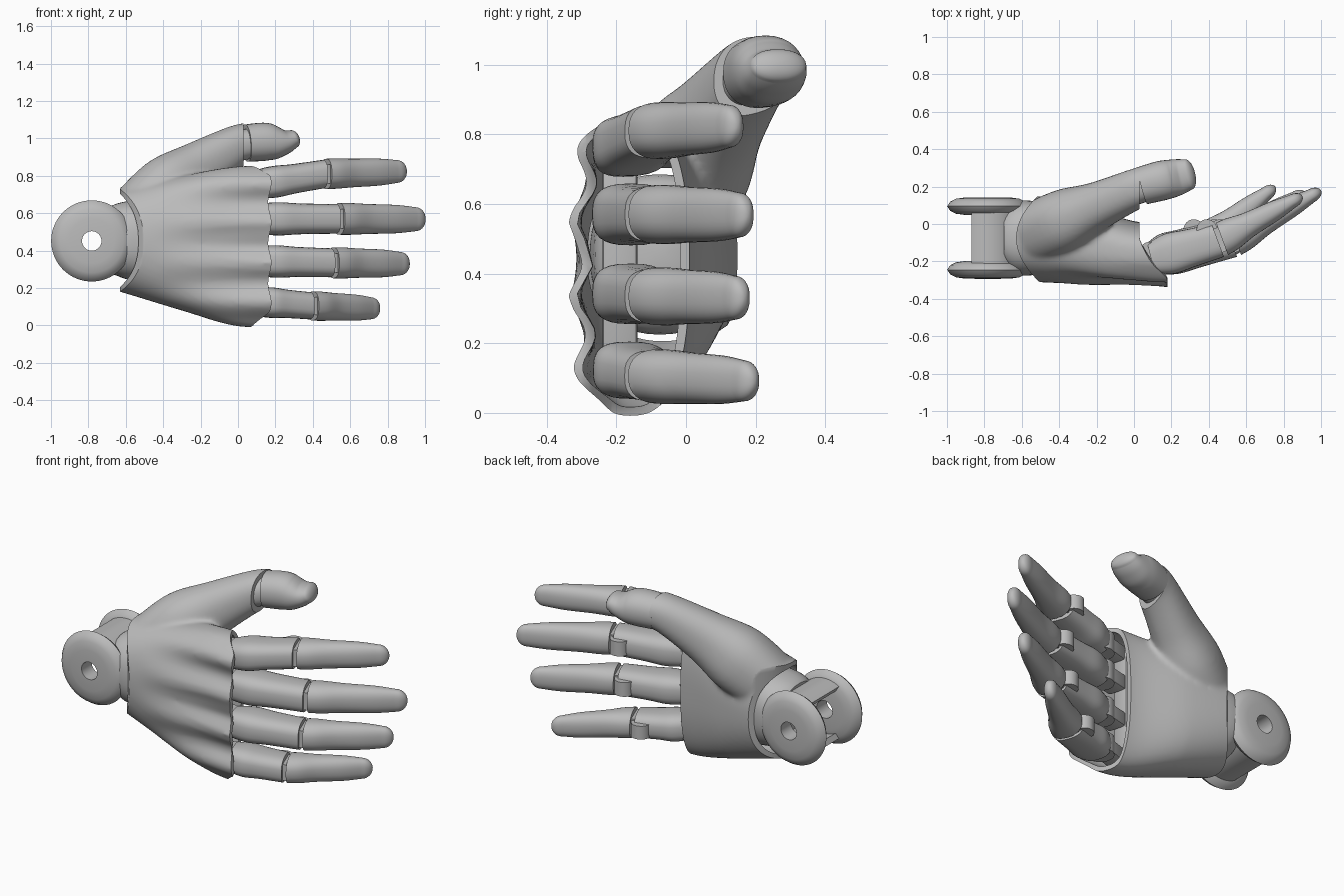
import bpy, bmesh, math
from mathutils import Vector

cube = bpy.data.objects.get("Cube")
if cube:
    bpy.data.objects.remove(cube)

grey = bpy.data.materials.new("plain_grey")
grey.use_nodes = True
grey.diffuse_color = (0.5, 0.5, 0.5, 1)
grey.node_tree.nodes["Principled BSDF"].inputs["Base Color"].default_value = (0.5, 0.5, 0.5, 1)


def finish(name, bm):
    bmesh.ops.recalc_face_normals(bm, faces=bm.faces)
    mesh = bpy.data.meshes.new(name)
    bm.to_mesh(mesh)
    bm.free()
    mesh.materials.append(grey)
    obj = bpy.data.objects.new(name, mesh)
    bpy.context.collection.objects.link(obj)
    return obj


def activate(obj):
    bpy.ops.object.select_all(action='DESELECT')
    obj.select_set(True)
    bpy.context.view_layer.objects.active = obj


def smooth(obj, angle=40):
    activate(obj)
    bpy.ops.object.shade_smooth_by_angle(angle=math.radians(angle))
    return obj


def skin(bm, rings, loop=False):
    """Join rings of points with quads; cap the ends unless looped."""
    vs = [[bm.verts.new(p) for p in r] for r in rings]
    n = len(vs[0])
    for i in range(len(vs) if loop else len(vs) - 1):
        a, b = vs[i], vs[(i + 1) % len(vs)]
        for j in range(n):
            bm.faces.new((a[j], a[(j + 1) % n], b[(j + 1) % n], b[j]))
    if not loop:
        bm.faces.new(vs[0])
        bm.faces.new(vs[-1])


def resample(rows, steps=6):
    """Smooth interpolation through rows of numbers."""
    out = []
    for i in range(len(rows) - 1):
        quad = [rows[max(i - 1, 0)], rows[i], rows[i + 1], rows[min(i + 2, len(rows) - 1)]]
        for k in range(steps):
            t = k / steps
            out.append([0.5 * (2 * b + (c - a) * t + (2 * a - 5 * b + 4 * c - d) * t * t
                               + (3 * b - a - 3 * c + d) * t ** 3) for a, b, c, d in zip(*quad)])
    return out + [list(rows[-1])]


def oval(n, count):
    """Unit superellipse."""
    for k in range(count):
        a = math.tau * k / count
        c, s = math.cos(a), math.sin(a)
        yield (math.copysign(abs(c) ** (2 / n), c), math.copysign(abs(s) ** (2 / n), s))


def loft(bm, rows, n=2.3, dome=0, count=32):
    """Rows: x, y, z, half depth, half width. The far end may be domed."""
    rows = resample(rows)
    pts = [Vector(r[:3]) for r in rows]
    frames = []
    for i, r in enumerate(rows):
        t = (pts[min(i + 1, len(pts) - 1)] - pts[max(i - 1, 0)]).normalized()
        frames.append((pts[i], t, r[3], r[4]))
    if dome:
        p, t, a, b = frames[-1]
        for k in range(1, 8):
            ang = math.radians(12 * k)
            frames.append((p + t * dome * math.sin(ang), t, a * math.cos(ang), b * math.cos(ang)))
    rings = []
    for p, t, a, b in frames:
        side = (Vector((0, 0, 1)) - t * t.z).normalized()
        depth = side.cross(t)
        rings.append([p + depth * a * u + side * b * v for u, v in oval(n, count)])
    skin(bm, rings)


def loft_part(name, rows, cut=None, **kw):
    """Loft, optionally sliced by a plane (point, normal of the removed side)."""
    bm = bmesh.new()
    loft(bm, rows, **kw)
    if cut:
        bmesh.ops.bisect_plane(bm, geom=bm.verts[:] + bm.edges[:] + bm.faces[:],
                               plane_co=cut[0], plane_no=cut[1], clear_outer=True)
        bmesh.ops.holes_fill(bm, edges=[e for e in bm.edges if e.is_boundary])
    return smooth(finish(name, bm))


def lathe_y(name, centre, profile, count=64):
    """Spin a closed (radius, y) profile around the y axis."""
    bm = bmesh.new()
    cx, cy, cz = centre
    skin(bm, [[(cx + r * math.cos(math.tau * k / count), cy + y, cz + r * math.sin(math.tau * k / count))
               for r, y in profile] for k in range(count)], loop=True)
    return smooth(finish(name, bm), 35)


def box(name, centre, size, turn=0, bevel=0.012):
    bm = bmesh.new()
    bmesh.ops.create_cube(bm, size=1)
    bmesh.ops.scale(bm, vec=size, verts=bm.verts)
    bmesh.ops.bevel(bm, geom=bm.edges[:], offset=bevel, segments=2, affect='EDGES', profile=0.5)
    obj = finish(name, bm)
    obj.location = centre
    obj.rotation_euler.z = turn
    return smooth(obj, 35)


def pin(name, centre, radius, length):
    bm = bmesh.new()
    bmesh.ops.create_cone(bm, cap_ends=True, segments=32, radius1=radius, radius2=radius, depth=length)
    obj = finish(name, bm)
    obj.location = centre
    return smooth(obj)


def clamp(v, lo=0, hi=1):
    return max(lo, min(hi, v))


# Palm shell sections: x, back y, palm y, low z, high z, squareness of the back
SECTIONS = [(-.75, -.27, .13, .21, .70, 2.0), (-.63, -.30, .16, .18, .73, 2.1),
            (-.3, -.32, .11, .08, .80, 2.5), (0, -.31, .015, -.004, .85, 3.2),
            (.3, -.32, -.01, -.004, .85, 3.4)]


def knuckle_wave(z):
    return math.cos(math.tau * (z - .55) / .215)


def palm_body(bm, inset):
    rings = []
    for x, y0, y1, z0, z1, n in resample(SECTIONS, 8):
        ring = []
        for (u, v), (pu, pv) in zip(oval(n, 96), oval(min(n, 2.5), 96)):
            if u > 0:
                u, v = pu, pv
            y = (y0 + y1) / 2 + u * ((y1 - y0) / 2 - inset)
            z = (z0 + z1) / 2 + v * ((z1 - z0) / 2 - inset)
            y -= .024 * clamp((x + .45) / .55) * clamp(-u * 1.5) * knuckle_wave(z)
            ring.append((x, y, z))
        rings.append(ring)
    skin(bm, rings)


# Palm and thumb root, blended into one skin
bm = bmesh.new()
palm_body(bm, 0)
loft(bm, [(-.52, -.05, .60, .17, .17), (-.36, .02, .73, .17, .185), (-.2, .095, .845, .13, .145),
          (0, .185, .965, .108, .108), (.1, .22, .985, .104, .1)])
palm = finish("palm_shell", bm)

# Trimming volume: hollowed wrist edge and scalloped knuckle edge
bm = bmesh.new()
bmesh.ops.create_cube(bm, size=1)
bmesh.ops.subdivide_edges(bm, edges=bm.edges[:], cuts=48, use_grid_fill=True)
for v in bm.verts:
    y, z = v.co.y * .9 - .02, (v.co.z + .5) * 1.3 - .1
    start = -.63 + .13 * clamp(((y + .075) / .24) ** 2, 0, 1.2)
    back = clamp((-y - .08) / .2) ** 1.2
    corner = clamp((.1 - z) / .1) ** 2 + clamp((z - .78) / .1) ** 2
    end = .03 + back * (.14 + .009 * knuckle_wave(z) - .05 * corner)
    v.co = (start + (end - start) * (v.co.x + .5), y, z)
trim = finish("trim_cutter", bm)
bm = bmesh.new()
palm_body(bm, .026)
hollow = finish("hollow_cutter", bm)

mod = palm.modifiers.new("blend", 'REMESH')
mod.mode = 'VOXEL'
mod.voxel_size = .014
mod = palm.modifiers.new("soften", 'SMOOTH')
mod.factor, mod.iterations = .5, 7
for cutter, how in ((trim, 'INTERSECT'), (hollow, 'DIFFERENCE')):
    mod = palm.modifiers.new(cutter.name, 'BOOLEAN')
    mod.operation, mod.object, mod.solver = how, cutter, 'EXACT'
activate(palm)
for mod in list(palm.modifiers):
    bpy.ops.object.modifier_apply(modifier=mod.name)
for cutter in (trim, hollow):
    bpy.data.objects.remove(cutter)
smooth(palm)

# Thumb tip and its joint
loft_part("thumb_joint", [(-.03, .17, .95, .08, .08), (.09, .21, .98, .08, .08)])
loft_part("thumb_tip", [(.045, .205, .975, .102, .1), (.14, .23, .982, .106, .102),
                        (.2, .243, .978, .102, .09), (.25, .255, .982, .094, .067),
                        (.29, .265, .996, .083, .05)], n=2.2, dome=.035)

# Fingers: base z, joint x, joint z, tip x y z, half width
FINGERS = {"index": (.75, .46, .81, .90, .15, .825, .083),
           "middle": (.57, .53, .57, 1.0, .18, .568, .087),
           "ring": (.345, .50, .335, .915, .17, .33, .085),
           "little": (.13, .39, .105, .755, .20, .09, .08)}
SLANT = Vector((.94, .35, 0)).normalized()
for name, (bz, jx, jz, tx, ty, tz, w) in FINGERS.items():
    base, joint, tip = Vector((.08, -.19, bz)), Vector((jx, -.085, jz)), Vector((tx, ty, tz))
    near, far = joint - base, tip - joint
    turn = math.atan2(near.y, near.x)

    # Knuckle tongue, hinge pins and near segment
    box(name + "_tongue", base + Vector((-.03, .015, 0)), (.22, .11, w), turn)
    pin(name + "_knuckle", base + Vector((.01, .02, 0)), .075, w * 1.3)
    pin(name + "_hinge", joint, .068, w * 1.2)
    pin(name + "_hinge_lug", joint + Vector((-.07, .055, 0)), .055, w * 1.0)
    loft_part(name + "_near_segment",
              [(*base.lerp(joint, t), d, w * s) for t, d, s in
               ((.06, .088, .92), (.3, .11, 1.02), (.6, .102, .94), (1.2, .088, .9))],
              cut=(joint - SLANT * .012, SLANT), n=2.8)

    # Far segment, tapering to a rounded tip
    end = tip - far.normalized() * .06
    loft_part(name + "_far_segment",
              [(*joint.lerp(end, t), d, w * s) for t, d, s in
               ((-.15, .088, .94), (.12, .09, .98), (.4, .068, .92), (.75, .054, .87), (1, .037, .74))],
              cut=(joint + SLANT * .012, -SLANT), n=2.4, dome=.06)

# Bar holding the knuckles inside the palm
box("knuckle_bar", (-.1, -.19, .44), (.08, .1, .66))

# Wrist: neck, two side discs and the open clevis shell between them
loft_part("wrist_neck", [(-.68, -.075, .45, .16, .18), (-.61, -.075, .455, .2, .205),
                         (-.46, -.075, .455, .19, .23)], n=2.4, dome=.12, count=48)
DISC = [(.052, -.048), (.12, -.047), (.17, -.04), (.2, -.025), (.217, 0),
        (.2, .025), (.17, .04), (.12, .047), (.052, .048)]
for name, y in (("back_wrist_disc", -.245), ("palm_wrist_disc", .095)):
    lathe_y(name, (-.782, y, .452), DISC)
bm = bmesh.new()
skin(bm, [[(-.78 + r * math.cos(a), y, .452 + r * math.sin(a))
           for r, y in ((.145, -.215), (.18, -.215), (.18, .065), (.145, .065))]
          for a in (math.radians(-120 + 6 * k) for k in range(41))])
smooth(finish("wrist_clevis_shell", bm), 35)
